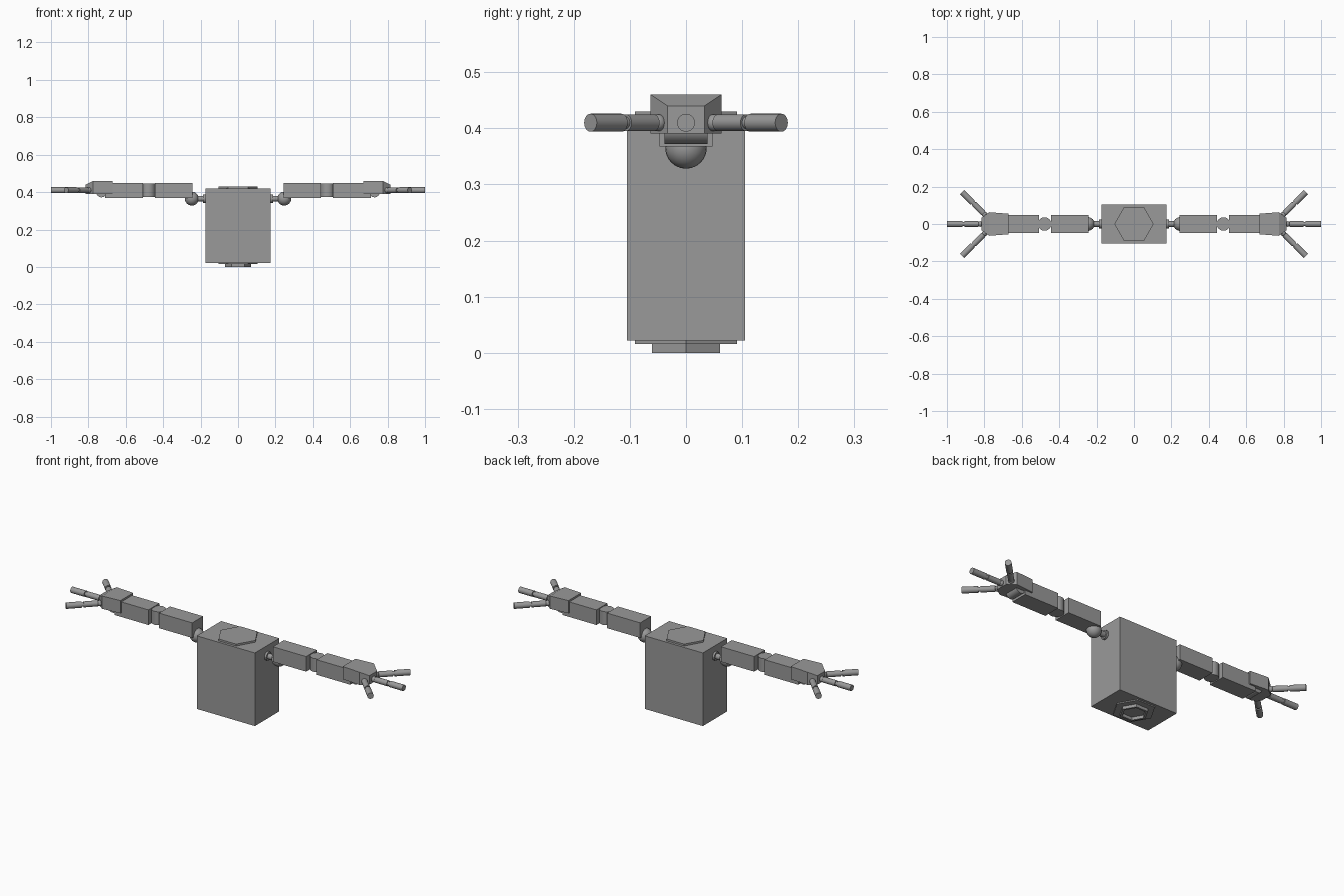
import bpy
import bmesh
import math
from mathutils import Vector

cube = bpy.data.objects.get("Cube")
if cube:
    bpy.data.objects.remove(cube, do_unlink=True)

grey = bpy.data.materials.new("plain grey")
grey.use_nodes = True
grey.diffuse_color = (0.32, 0.32, 0.32, 1)
grey.node_tree.nodes["Principled BSDF"].inputs["Base Color"].default_value = (0.32, 0.32, 0.32, 1)


def finish(name, smooth=False):
    ob = bpy.context.object
    ob.name = name
    ob.data.materials.append(grey)
    if smooth:
        bpy.ops.object.shade_smooth_by_angle()
    return ob


def box(name, low, high):
    low, high = Vector(low), Vector(high)
    bpy.ops.mesh.primitive_cube_add(size=1, location=(low + high) / 2)
    bpy.context.object.scale = [abs(d) for d in high - low]
    return finish(name)


def rod(name, start, end, radius, sides=24):
    start, end = Vector(start), Vector(end)
    bpy.ops.mesh.primitive_cylinder_add(vertices=sides, radius=radius, depth=(end - start).length,
                                        location=(start + end) / 2)
    # Hexagons are stood with their corners along x
    ob = bpy.context.object
    ob.rotation_mode = "QUATERNION"
    ob.rotation_quaternion = (end - start).to_track_quat("Z", "Y")
    return finish(name, sides > 6)


def ball(name, centre, radius):
    bpy.ops.mesh.primitive_uv_sphere_add(segments=24, ring_count=12, radius=radius, location=centre)
    return finish(name, True)


def loft(name, rings, closed=False):
    """Skin rings of points; cap the ends, or join last to first."""
    bm = bmesh.new()
    loops = [[bm.verts.new(p) for p in ring] for ring in rings]
    pairs = list(zip(loops, loops[1:]))
    if closed:
        pairs.append((loops[-1], loops[0]))
    for a, b in pairs:
        for i in range(len(a)):
            j = (i + 1) % len(a)
            bm.faces.new((a[i], a[j], b[j], b[i]))
    if not closed:
        bm.faces.new(loops[0])
        bm.faces.new(loops[-1])
    bmesh.ops.recalc_face_normals(bm, faces=bm.faces)
    mesh = bpy.data.meshes.new(name)
    bm.to_mesh(mesh)
    bm.free()
    ob = bpy.data.objects.new(name, mesh)
    bpy.context.collection.objects.link(ob)
    mesh.materials.append(grey)
    return ob


def hexagon(radius, z):
    return [(radius * math.cos(math.radians(a)), radius * math.sin(math.radians(a)), z)
            for a in range(0, 360, 60)]


def finger(name, base, direction, length):
    base, direction = Vector(base), Vector(direction).normalized()
    at = lambda t: base + direction * (length * t)
    ball(name + "_knuckle", at(0.04), 0.015)
    rod(name + "_inner", at(0.1), at(0.5), 0.015)
    rod(name + "_joint", at(0.48), at(0.58), 0.011)
    rod(name + "_tip", at(0.56), at(1), 0.016)


# Torso with neck plate, and waist plate with socket ring
box("torso", (-0.175, -0.105, 0.022), (0.175, 0.105, 0.42))
loft("neck_plate", [hexagon(0.105, 0.415), hexagon(0.105, 0.43)])
loft("waist_plate", [hexagon(0.105, 0.016), hexagon(0.105, 0.024)])
loft("waist_ring", [hexagon(0.07, 0), hexagon(0.07, 0.018),
                    hexagon(0.058, 0.018), hexagon(0.058, 0)], closed=True)

for side, s in (("left", 1), ("right", -1)):
    # Shoulder
    rod(side + "_shoulder_collar", (s * 0.17, 0, 0.365), (s * 0.186, 0, 0.365), 0.023)
    rod(side + "_shoulder_pin", (s * 0.17, 0, 0.365), (s * 0.24, 0, 0.365), 0.015)
    ball(side + "_shoulder_ball", (s * 0.247, 0, 0.365), 0.037)

    # Arm
    box(side + "_upper_arm", (s * 0.243, -0.047, 0.368), (s * 0.443, 0.047, 0.45))
    rod(side + "_elbow", (s * 0.478, 0, 0.373), (s * 0.478, 0, 0.446), 0.036)
    box(side + "_forearm", (s * 0.507, -0.047, 0.368), (s * 0.71, 0.047, 0.45))
    rod(side + "_wrist", (s * 0.73, -0.038, 0.4), (s * 0.73, 0.038, 0.4), 0.028)

    # Hand, widening then tapering to the knuckles
    sections = [(0.67, 0.055, 0.46), (0.775, 0.063, 0.46), (0.815, 0.033, 0.44)]
    loft(side + "_hand", [[(s * x, -w, 0.391), (s * x, w, 0.391), (s * x, w, top), (s * x, -w, top)]
                          for x, w, top in sections])

    # Three spread fingers
    finger(side + "_middle_finger", (s * 0.812, 0, 0.41), (s, 0, 0), 0.188)
    finger(side + "_front_finger", (s * 0.793, -0.045, 0.41), (s, -1, 0), 0.177)
    finger(side + "_back_finger", (s * 0.793, 0.045, 0.41), (s, 1, 0), 0.177)
